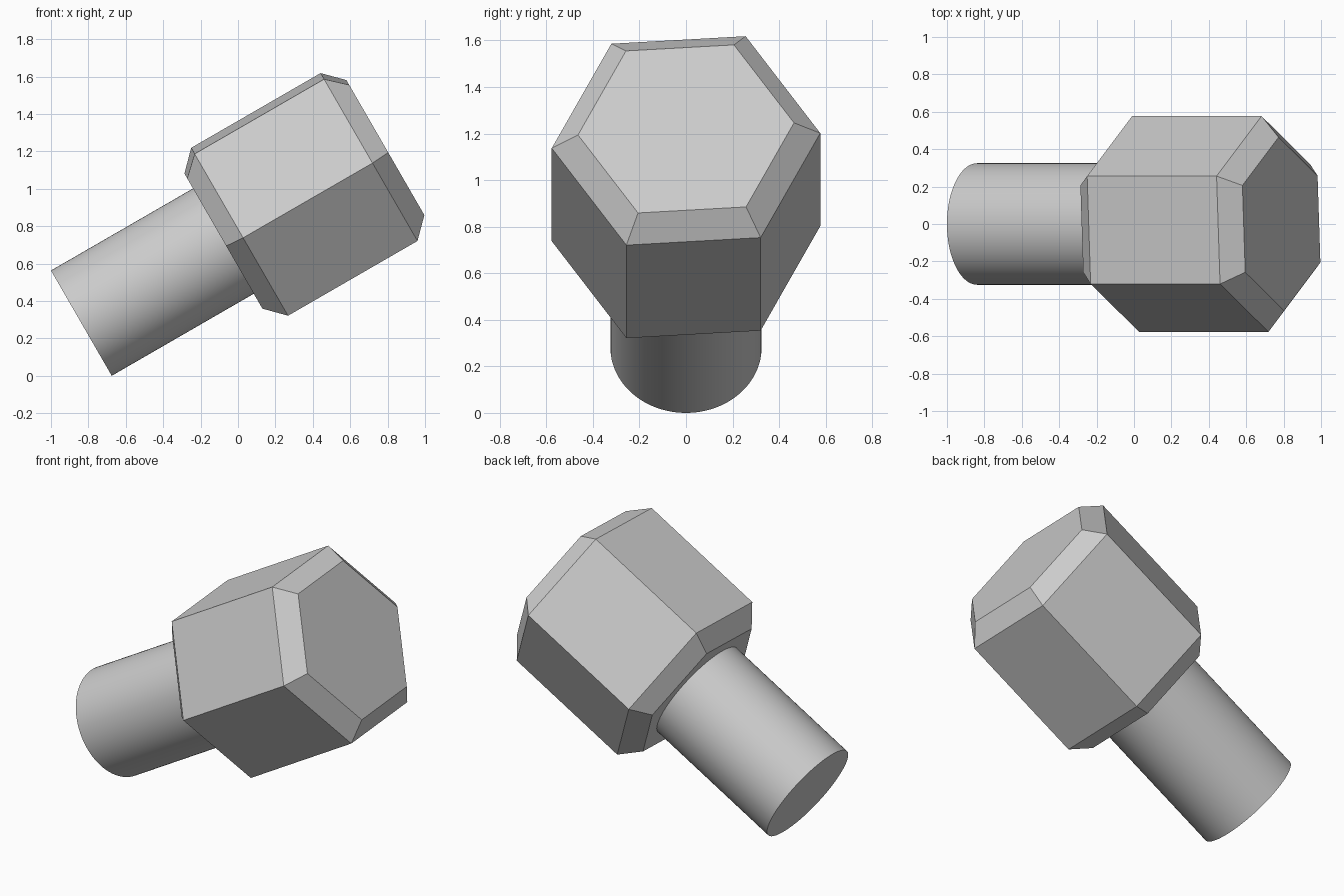
import bpy, bmesh
from math import radians, sin, cos, pi
from mathutils import Matrix

if "Cube" in bpy.data.objects:
    bpy.data.objects.remove(bpy.data.objects["Cube"])

# Common tilted axis: local z points up and to the right at 30 degrees
TILT = Matrix.Translation((-0.8375, 0, 0.2815)) @ Matrix.Rotation(radians(60), 4, 'Y')


def stacked_rings(name, sides, twist, profile):
    """Closed solid from (radius, height) rings stacked along the tilted axis."""
    bm = bmesh.new()
    rings = []
    for r, h in profile:
        angles = [twist + 2 * pi * i / sides for i in range(sides)]
        rings.append([bm.verts.new((r * cos(a), r * sin(a), h)) for a in angles])
    for low, high in zip(rings, rings[1:]):
        for i in range(sides):
            j = (i + 1) % sides
            bm.faces.new((low[i], low[j], high[j], high[i]))
    bm.faces.new(rings[0][::-1])
    bm.faces.new(rings[-1])
    mesh = bpy.data.meshes.new(name)
    bm.to_mesh(mesh)
    bm.free()
    obj = bpy.data.objects.new(name, mesh)
    obj.matrix_world = TILT
    bpy.context.collection.objects.link(obj)
    return obj


# Round handle, smooth sides with a sharp flat end
handle = stacked_rings("handle", 96, 0, [(0.325, 0), (0.325, 0.9)])
bpy.context.view_layer.objects.active = handle
handle.select_set(True)
bpy.ops.object.shade_smooth_by_angle(angle=radians(30))

# Six-sided head, chamfered at both ends
stacked_rings("hex_head", 6, radians(33.7),
              [(0.465, 0.877), (0.578, 0.977), (0.578, 1.776), (0.465, 1.877)])
